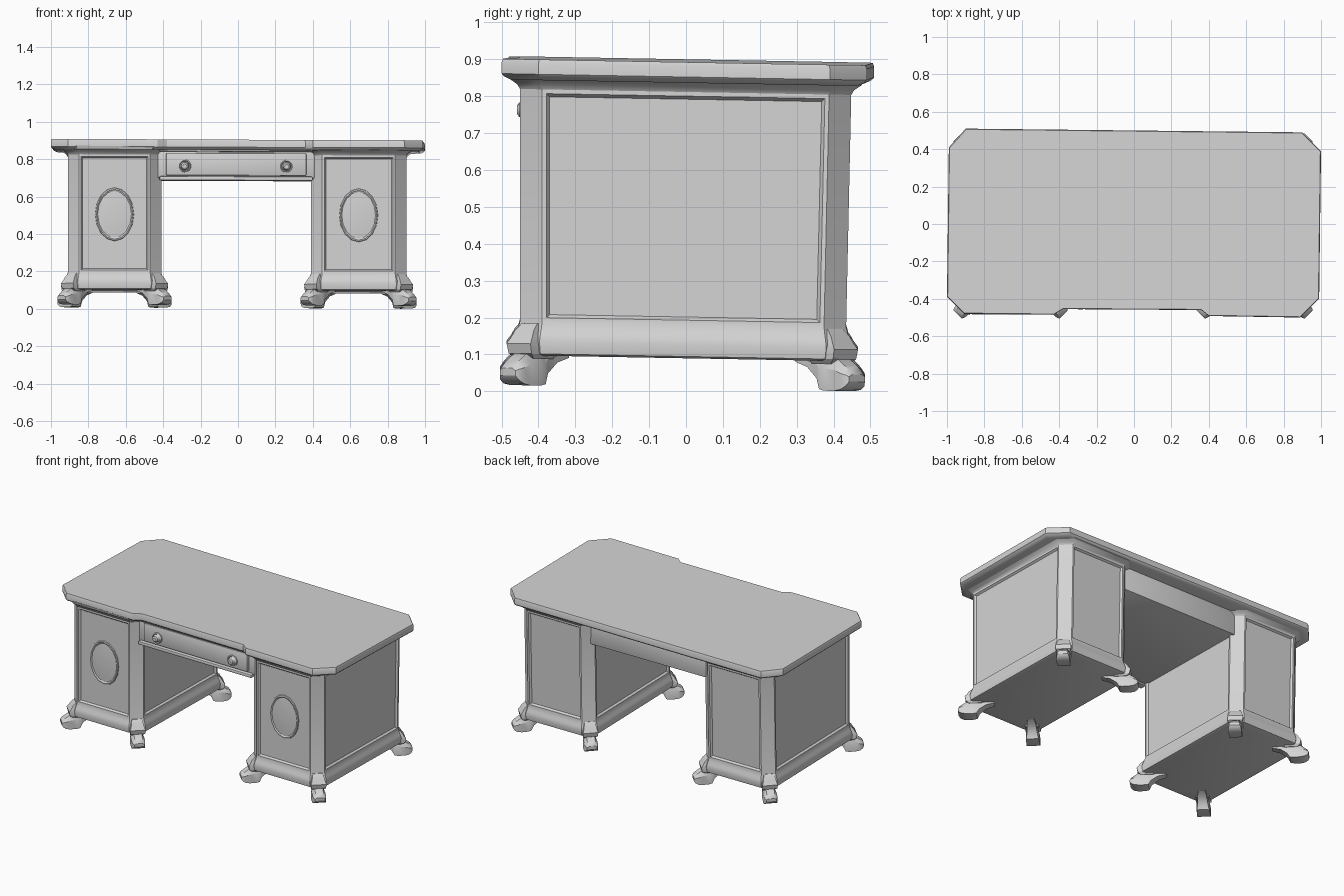
import bpy, bmesh, math
from mathutils import Vector

cube = bpy.data.objects.get("Cube")
if cube:
    bpy.data.objects.remove(cube, do_unlink=True)

GREY = (0.66, 0.66, 0.66, 1)
mat = bpy.data.materials.new("plain grey")
mat.use_nodes = True
mat.diffuse_color = GREY
for node in mat.node_tree.nodes:
    if node.type == 'BSDF_PRINCIPLED':
        node.inputs["Base Color"].default_value = GREY


def finish(name, bm):
    """Apply the desk's slight lean, then make a smooth-shaded object."""
    bmesh.ops.recalc_face_normals(bm, faces=bm.faces)
    for v in bm.verts:
        v.co.z -= 0.018 * v.co.y + 0.004 * v.co.x
    mesh = bpy.data.meshes.new(name)
    bm.to_mesh(mesh)
    bm.free()
    mesh.materials.append(mat)
    obj = bpy.data.objects.new(name, mesh)
    bpy.context.collection.objects.link(obj)
    bpy.ops.object.select_all(action='DESELECT')
    obj.select_set(True)
    bpy.context.view_layer.objects.active = obj
    bpy.ops.object.shade_smooth_by_angle(angle=math.radians(28))
    return obj


def loft(rings):
    """Skin a stack of equal-length rings and cap both ends."""
    bm = bmesh.new()
    loops = [[bm.verts.new(p) for p in ring] for ring in rings]
    n = len(loops[0])
    for a, b in zip(loops, loops[1:]):
        for i in range(n):
            j = (i + 1) % n
            bm.faces.new((a[i], a[j], b[j], b[i]))
    bm.faces.new(loops[0])
    bm.faces.new(loops[-1])
    bmesh.ops.recalc_face_normals(bm, faces=bm.faces)
    return bm


def octagon(x0, x1, y0, y1, c, z, grow):
    """Rectangle with cut corners, grown outward by grow."""
    x0, x1, y0, y1 = x0 - grow, x1 + grow, y0 - grow, y1 + grow
    c += grow * 0.6
    return [(x0 + c, y0, z), (x1 - c, y0, z), (x1, y0 + c, z), (x1, y1 - c, z),
            (x1 - c, y1, z), (x0 + c, y1, z), (x0, y1 - c, z), (x0, y0 + c, z)]


def box(name, x0, x1, y0, y1, z0, z1, bevel=0.006):
    bm = loft([[(x0, y0, z), (x1, y0, z), (x1, y1, z), (x0, y1, z)] for z in (z0, z1)])
    bmesh.ops.bevel(bm, geom=bm.edges[:], offset=bevel, segments=2, affect='EDGES', profile=0.5)
    return finish(name, bm)


def oval(cx, cz, rx, rz, y, n=20):
    return [(cx + rx * math.cos(2 * math.pi * i / n), y,
             cz + rz * math.sin(2 * math.pi * i / n)) for i in range(n)]


def disc(name, cx, cz, rx, rz, profile, n=20):
    """Front-facing turned ornament from (scale, y) pairs."""
    return finish(name, loft([oval(cx, cz, rx * s, rz * s, y, n) for s, y in profile]))


# Desk top: cut corners and a shallow recess along the front edge
outline = [(-1, -.39), (-.91, -.48), (-.43, -.485), (-.38, -.455), (.36, -.46),
           (.40, -.492), (.89, -.5), (.99, -.40), (1, .39), (.90, .49),
           (-.90, .51), (-.99, .41)]
edge = [(.84, .95), (.848, .985), (.856, 1), (.886, 1), (.896, .992)]
finish("desk_top", loft([[(x * (1 - (1 - s) * .5), y * s, z) for x, y in outline]
                         for z, s in edge]))

# Pedestal section: (height, outward growth)
section = [(.093, -.005), (.098, .012), (.13, .018), (.15, .012), (.165, .006),
           (.185, 0), (.815, 0), (.828, .008), (.842, .028), (.86, .034)]
Y0, Y1, CUT = -.45, .43, .06


def pedestal(side, x0, x1):
    bm = loft([octagon(x0, x1, Y0, Y1 + .022 * z, CUT, z, g) for z, g in section])
    # Sunken panels on the four wide sides
    panels = [f for f in bm.faces if f.calc_area() > .15 and abs(f.normal.z) < .3]
    bmesh.ops.inset_individual(bm, faces=panels, thickness=.016, depth=0)
    bmesh.ops.inset_individual(bm, faces=panels, thickness=.012, depth=-.012)
    finish(side + "_pedestal", bm)

    # Corner plinths and outward scroll feet
    half = CUT / 2
    for fb, y, sy in (("front", Y0 + half, -1), ("back", Y1 - half, 1)):
        for io, x, sx in (("a", x0 + half, -1), ("b", x1 - half, 1)):
            out = Vector((sx, sy, 0)).normalized()
            across = Vector((-out.y, out.x, 0))
            base = Vector((x, y, 0))

            def place(r, w, z):
                return base + out * r + across * w + Vector((0, 0, z))

            plinth = [(.085, .024, .034), (.098, .042, .044), (.125, .048, .046),
                      (.142, .036, .04), (.16, .026, .036), (.18, .006, .03)]
            finish(f"{side}_{fb}_plinth_{io}", loft(
                [[place(r, -w, z), place(r, w, z), place(-.05, w, z), place(-.05, -w, z)]
                 for z, r, w in plinth]))

            # Foot cross-sections along the outward diagonal: r, bottom, top, half width
            spans = [(-.125, .088, .102, .02), (-.075, .075, .102, .026),
                     (-.035, .045, .102, .03), (-.02, .016, .102, .036),
                     (0, .012, .102, .038), (.04, .012, .098, .04),
                     (.065, .016, .082, .04), (.082, .026, .07, .036),
                     (.09, .038, .058, .03)]
            finish(f"{side}_{fb}_foot_{io}", loft(
                [[place(r, -w, lo), place(r, w, lo), place(r, w, (lo + hi * 2) / 3),
                  place(r, w * .6, hi), place(r, -w * .6, hi),
                  place(r, -w, (lo + hi * 2) / 3)] for r, lo, hi, w in spans]))

    # Oval medallion on the front panel
    cx = (x0 + x1) / 2
    disc(side + "_medallion", cx, .495, .105, .145,
         [(1, -.432), (.97, -.444), (.92, -.446), (.86, -.441),
          (.6, -.444), (.25, -.446)], 16)


pedestal("right", -.91, -.41)
pedestal("left", .39, .90)

# Centre frame, drawer front with bottom rail, and knobs
box("centre_frame", -.43, .41, -.41, .405, .69, .85)
box("drawer_front", -.385, .365, -.425, -.39, .705, .825)
box("drawer_rail", -.42, .40, -.435, -.39, .678, .7)
box("front_cornice", -.42, .40, -.437, -.39, .832, .855)
for i, kx in enumerate((-.285, .26)):
    disc(f"drawer_knob_{i + 1}", kx, .755, .034, .034,
         [(1, -.42), (1, -.432), (.85, -.436), (.72, -.431), (.6, -.438),
          (.55, -.452), (.3, -.458)])
